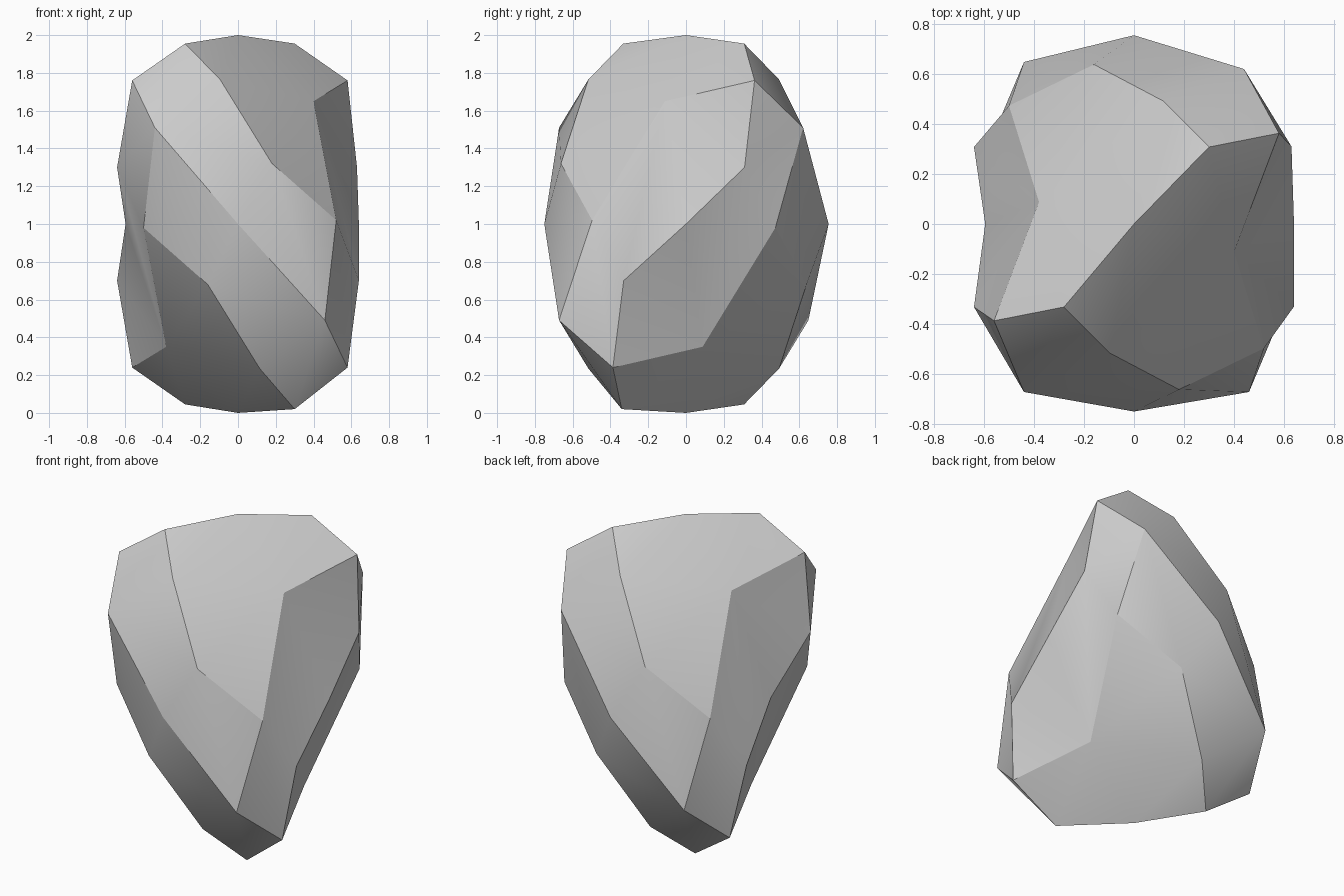
import bpy, bmesh
from mathutils import Vector

cube = bpy.data.objects.get("Cube")
if cube:
    bpy.data.objects.remove(cube, do_unlink=True)

# Half-turn symmetry: four corners, numbered so that turns combine by xor
TURNS = [Vector(t) for t in ((1, 1, 1), (-1, 1, -1), (-1, -1, 1), (1, -1, -1))]
CENTRE = Vector((0.01, -0.012, 1))

# Points around one corner, relative to the centre
POINTS = {
    "top": (-0.29, -0.32, 0.955),
    "tip": (-0.57, -0.375, 0.76),
    "front": (-0.45, -0.66, 0.51),
    "side": (-0.65, -0.32, 0.30),
    "brow": (-0.105, -0.505, 0.765),
    "notch": (-0.39, 0.10, 0.65),
    "hollow": (-0.51, -0.485, -0.02),
    "cheek": (-0.17, -0.65, -0.32),
}
# Chipped points that break the symmetry
CHIPS = {
    ("front", 2): (0.44, 0.62, 1.51),
    ("side", 1): (0.64, -0.33, 0.70),
    ("side", 2): (0.63, 0.31, 1.30),
    ("top", 1): (0.30, -0.34, 0.02),
}
# Ridge midpoints along each axis, by sign
MIDS = {
    "mid_x": {1: (0.64, 0, 1), -1: (-0.595, 0, 1)},
    "mid_y": {1: (0, 0.755, 1), -1: (0, -0.75, 1)},
    "mid_z": {1: (0, 0, 2), -1: (0, 0, 0)},
}
# Three panels of one side as triangles; the others follow by symmetry
UPPER = ["tip0 top0 notch0", "top0 mid_z+ notch0", "mid_z+ brow2 notch0",
         "mid_z+ top2 brow2", "brow2 cheek3 notch0", "cheek3 hollow3 notch0"]
SIDE = ["tip0 side0 notch0", "side0 mid_x- notch0", "mid_x- side3 notch0",
        "side3 hollow3 notch0"]
BACK = ["tip2 top2 front2", "top2 brow2 front2", "brow2 cheek3 front2",
        "front2 cheek3 mid_y+", "mid_y+ cheek3 front3", "front3 cheek3 hollow3"]
# Two ways of folding the side panel's corner
DENT = ["side3 tip3 hollow3", "tip3 front3 hollow3"]
FLAT = ["side3 tip3 front3", "side3 front3 hollow3"]

bm = bmesh.new()
verts = {}


def vert(token, turn):
    """Vertex named by a panel token, after a half turn."""
    name, mark = token[:-1], token[-1]
    if name in MIDS:
        sign = 1 if mark == "+" else -1
        key = (name, int(sign * TURNS[turn]["xyz".index(name[-1])]))
        place = MIDS[name][key[1]]
    else:
        key = (name, int(mark) ^ turn)
        place = CHIPS.get(key, CENTRE + Vector(POINTS[name]) * TURNS[key[1]])
    if key not in verts:
        verts[key] = bm.verts.new(place)
    return verts[key]


panel_of = {}
for turn in range(4):
    fold = DENT if turn % 2 == 0 else FLAT
    for number, panel in enumerate((UPPER, SIDE + fold, BACK)):
        for triangle in panel:
            face = bm.faces.new([vert(token, turn) for token in triangle.split()])
            face.smooth = True
            panel_of[face] = (turn, number)
bmesh.ops.recalc_face_normals(bm, faces=bm.faces[:])
if bm.calc_volume(signed=True) < 0:
    bmesh.ops.reverse_faces(bm, faces=bm.faces[:])

# Crisp ridges between panels
for edge in bm.edges:
    edge.smooth = len({panel_of[face] for face in edge.link_faces}) == 1

# Faceted solid
mesh = bpy.data.meshes.new("faceted_solid")
bm.to_mesh(mesh)
bm.free()
solid = bpy.data.objects.new("faceted_solid", mesh)
bpy.context.collection.objects.link(solid)

# Plain grey
grey = bpy.data.materials.new("plain_grey")
grey.use_nodes = True
colour = (0.6, 0.6, 0.6, 1)
grey.diffuse_color = colour
for node in grey.node_tree.nodes:
    if node.type == "BSDF_PRINCIPLED":
        node.inputs["Base Color"].default_value = colour
mesh.materials.append(grey)
